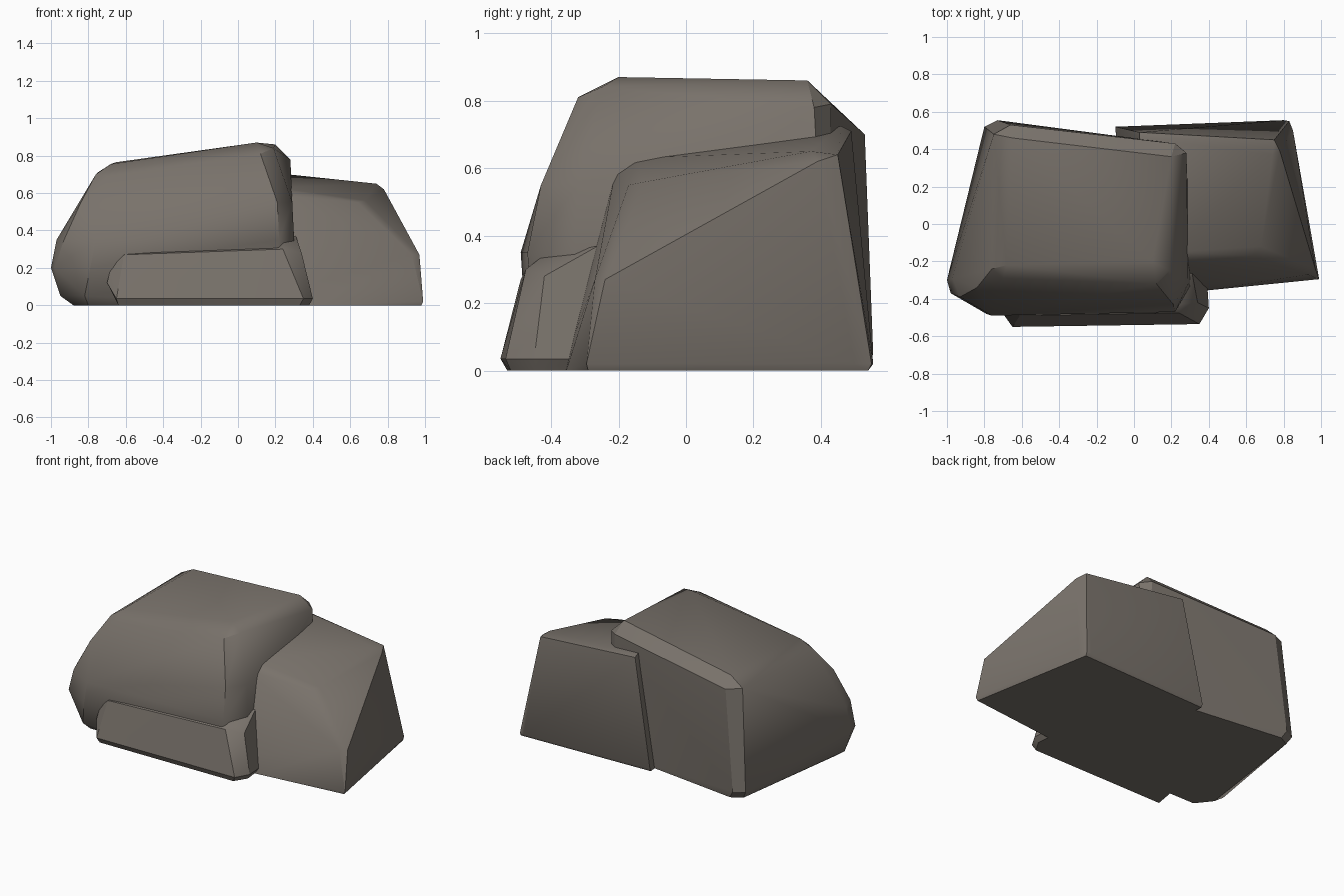
import bpy
import bmesh
import math

cube = bpy.data.objects.get("Cube")
if cube:
    bpy.data.objects.remove(cube, do_unlink=True)


def make_material(name, colour):
    material = bpy.data.materials.new(name)
    material.use_nodes = True
    material.diffuse_color = colour
    shader = next(n for n in material.node_tree.nodes if n.type == "BSDF_PRINCIPLED")
    shader.inputs["Base Color"].default_value = colour
    shader.inputs["Roughness"].default_value = 0.9
    return material


def ring(height, *corners):
    """Level outline of a rock at one height."""
    return [(x, y, height) for x, y in corners]


def make_rock(name, points, material):
    """Wrap the outlines and crown corners in a chipped, convex stone."""
    bm = bmesh.new()
    for point in points:
        bm.verts.new(point)
    hull = bmesh.ops.convex_hull(bm, input=bm.verts[:])
    unused = set(hull["geom_interior"]) | set(hull["geom_unused"])
    loose = [v for v in unused if isinstance(v, bmesh.types.BMVert) and v.is_valid]
    bmesh.ops.delete(bm, geom=loose, context="VERTS")
    bmesh.ops.dissolve_limit(bm, angle_limit=math.radians(1), verts=bm.verts[:], edges=bm.edges[:])
    bmesh.ops.recalc_face_normals(bm, faces=bm.faces[:])
    mesh = bpy.data.meshes.new(name)
    bm.to_mesh(mesh)
    bm.free()
    mesh.materials.append(material)
    rock = bpy.data.objects.new(name, mesh)
    bpy.context.collection.objects.link(rock)
    bpy.ops.object.select_all(action="DESELECT")
    rock.select_set(True)
    bpy.context.view_layer.objects.active = rock
    bpy.ops.object.shade_smooth_by_angle(angle=math.radians(30))
    return rock


stone = make_material("warm_grey_stone", (0.19, 0.168, 0.146, 1.0))

# Large boulder: undercut foot, bulging waist, sloping crown with chipped edges
foot = ring(0, (-.88, -.3), (-.8, -.4), (.2, -.4), (.24, .42), (-.7, .54), (-.77, .5))
foot += ring(.05, (-.95, -.3), (-.82, -.45), (-.8, .52), (-.73, .555))
waist = ring(.2, (-1, -.3), (-.98, -.37), (-.79, -.48), (.17, -.46), (.3, -.32))
waist += ring(.35, (-.97, -.29), (-.93, -.39), (-.76, -.49), (.22, -.47), (.3, -.33), (.3, -.2))
waist += ring(.55, (-.84, -.34), (.21, -.43), (.29, -.32))
crown = [
    (-.76, -.24, .7), (-.7, -.29, .69), (-.68, -.22, .755),
    (.12, -.32, .81), (.1, -.2, .87), (.19, -.25, .84),
    (.28, .38, .78), (.22, .43, .79), (.2, .36, .86),
    (-.75, .48, .71), (-.66, .53, .7), (-.65, .46, .765),
]
make_rock("large_boulder", foot + waist + crown, stone)

# Side boulder: broad base, sloping right face and a ridge along the back
foot = ring(0, (0, -.37), (.39, -.355), (.98, -.29), (.83, .54), (-.1, .51))
foot += ring(.02, (.99, -.295), (.85, .5), (.83, .55), (.8, .555), (-.1, .52))
waist = ring(.27, (.97, -.24), (.93, -.27))
crown = [
    (.2, -.21, .59), (.2, -.15, .63), (.64, -.17, .55), (.68, -.12, .56),
    (.78, .39, .62), (.75, .45, .64), (.74, .37, .65),
    (.03, .49, .71), (.03, .46, .725),
]
make_rock("side_boulder", foot + waist + crown, stone)

# Low slab leaning against the front of the large boulder
foot = ring(0, (-.64, -.53), (.33, -.52), (.38, -.44), (.36, -.25), (-.6, -.3))
foot += ring(.035, (-.65, -.55), (.35, -.535), (.4, -.45), (.39, -.3))
crown = ring(.12, (-.7, -.48)) + ring(.2, (-.68, -.47)) + [
    (-.61, -.49, .27), (.24, -.475, .3), (.24, -.43, .335),
    (.34, -.42, .28), (.31, -.26, .37), (-.55, -.3, .3),
]
make_rock("front_slab", foot + crown, stone)
